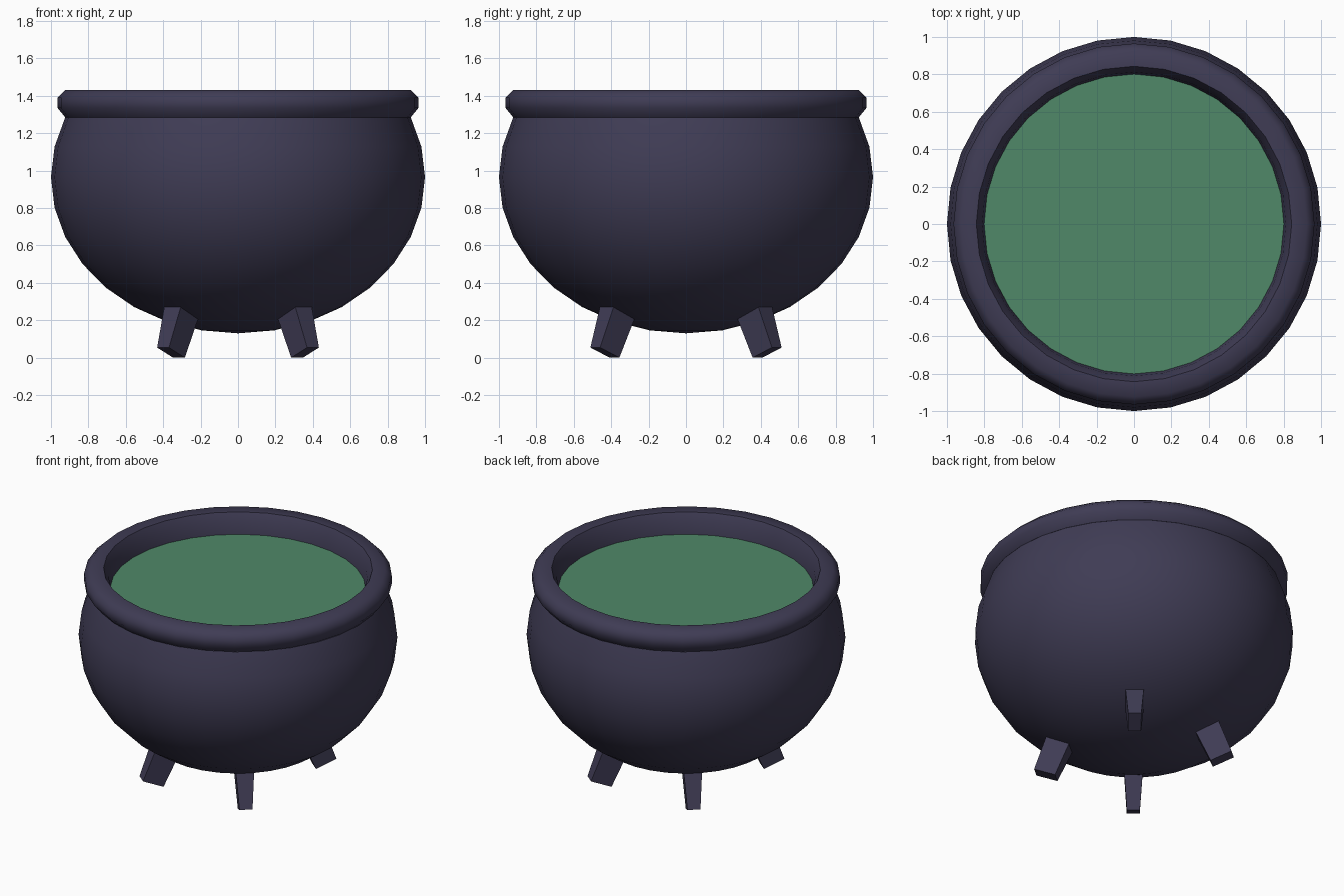
import bpy, bmesh, math
from mathutils import Vector

if "Cube" in bpy.data.objects:
    bpy.data.objects.remove(bpy.data.objects["Cube"])

SIDES = 32


def material(name, rgb):
    m = bpy.data.materials.new(name)
    m.diffuse_color = (*rgb, 1)
    m.use_nodes = True
    m.node_tree.nodes["Principled BSDF"].inputs["Base Color"].default_value = m.diffuse_color
    return m


iron = material("dark_iron", (0.05, 0.045, 0.09))
green = material("green_liquid", (0.08, 0.25, 0.14))


def finish(name, bm, mat, smooth_angle=None):
    bmesh.ops.recalc_face_normals(bm, faces=bm.faces)
    me = bpy.data.meshes.new(name)
    bm.to_mesh(me)
    bm.free()
    me.materials.append(mat)
    ob = bpy.data.objects.new(name, me)
    bpy.context.collection.objects.link(ob)
    if smooth_angle:
        bpy.ops.object.select_all(action='DESELECT')
        ob.select_set(True)
        bpy.context.view_layer.objects.active = ob
        bpy.ops.object.shade_smooth_by_angle(angle=math.radians(smooth_angle))
    return ob


def lathe(name, profile, mat, closed=False):
    """Revolve (radius, z) points around the z axis."""
    bm = bmesh.new()
    verts = [bm.verts.new((r, 0, z)) for r, z in profile]
    pairs = list(zip(verts, verts[1:]))
    if closed:
        pairs.append((verts[-1], verts[0]))
    edges = [bm.edges.new(p) for p in pairs]
    bmesh.ops.spin(bm, geom=verts + edges, cent=(0, 0, 0), axis=(0, 0, 1),
                   angle=math.tau, steps=SIDES, use_duplicate=False)
    bmesh.ops.remove_doubles(bm, verts=bm.verts, dist=1e-4)
    return finish(name, bm, mat, 50)


# Round body: squashed sphere, open at the top
body = []
for k in range(-8, 3):
    a = math.radians(11.25 * k)
    body.append((0.0 if k == -8 else math.cos(a), 0.965 + 0.835 * math.sin(a)))
lathe("pot_body", body, iron)

# Thick chamfered rim with a sloping inner wall
lathe("pot_rim", [(0.80, 1.285), (0.924, 1.285), (0.965, 1.335), (0.965, 1.39),
                  (0.924, 1.43), (0.843, 1.43), (0.812, 1.37)], iron, closed=True)

# Liquid surface
bm = bmesh.new()
bmesh.ops.create_circle(bm, cap_ends=True, segments=SIDES, radius=0.803)
bmesh.ops.translate(bm, verts=bm.verts, vec=(0, 0, 1.294))
finish("liquid", bm, green)


# Four tapered legs, splayed outwards
def leg(name, sx, sy):
    out = Vector((0.637 * sx, 0.771 * sy, 0)).normalized()
    side = Vector((-out.y, out.x, 0))
    up = Vector((0, 0, 1))
    t = math.radians(22)
    axis = up * math.cos(t) - out * math.sin(t)
    across = out * math.cos(t) + up * math.sin(t)
    foot = out * 0.5625 + up * 0.027
    bm = bmesh.new()
    rings = []
    for length, w, d in ((0, 0.072, 0.041), (0.33, 0.083, 0.064)):
        c = foot + axis * length
        rings.append([bm.verts.new(c + across * w * i + side * d * j)
                      for i, j in ((-1, -1), (1, -1), (1, 1), (-1, 1))])
    low, high = rings
    bm.faces.new(low)
    bm.faces.new(high)
    for i in range(4):
        j = (i + 1) % 4
        bm.faces.new((low[i], low[j], high[j], high[i]))
    finish(name, bm, iron)


for sx, lr in ((-1, "left"), (1, "right")):
    for sy, fb in ((-1, "front"), (1, "back")):
        leg(f"{fb}_{lr}_leg", sx, sy)
